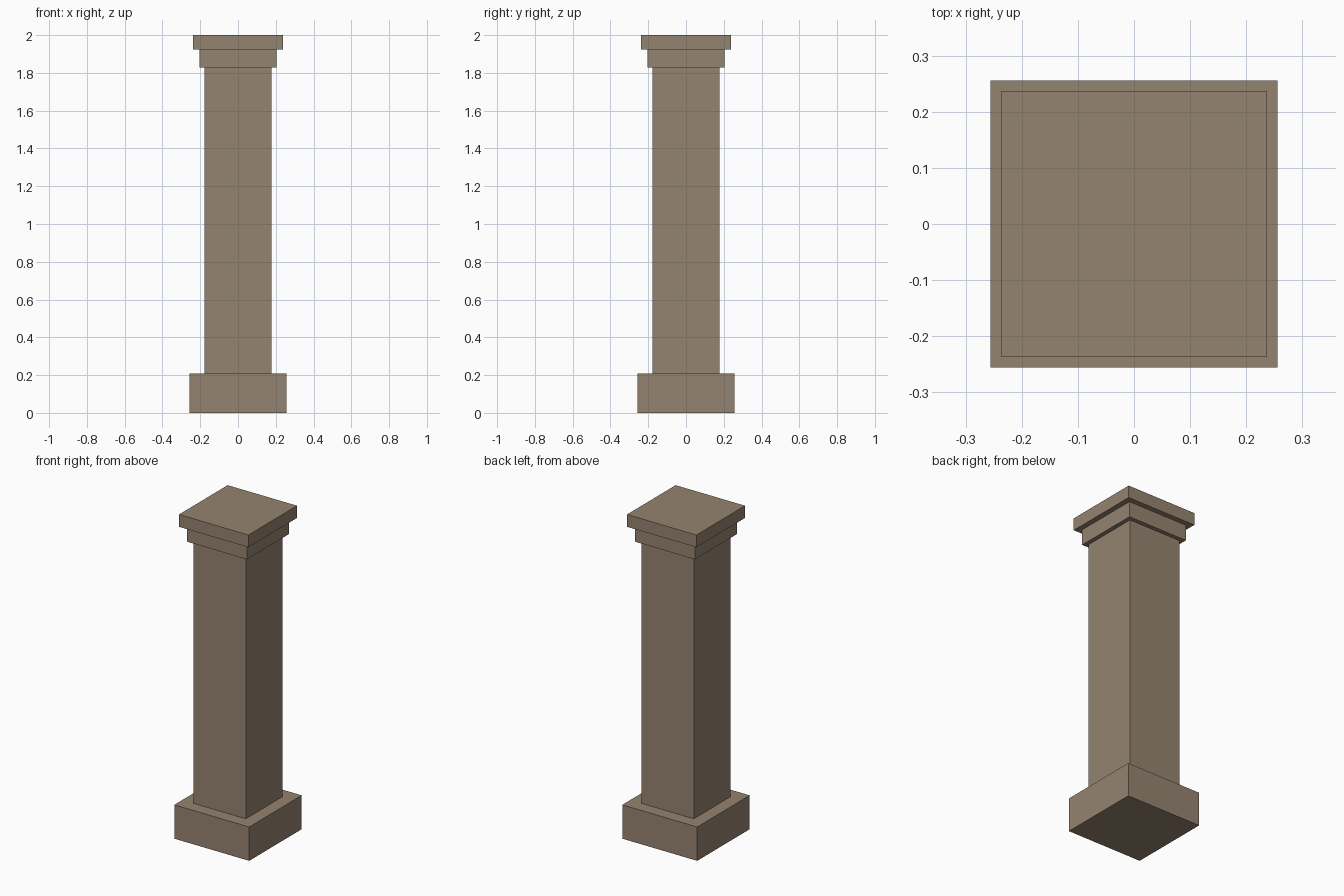
import bpy

cube = bpy.data.objects.get("Cube")
if cube:
    bpy.data.objects.remove(cube, do_unlink=True)

# Single stone colour
stone = bpy.data.materials.new("warm_stone")
stone.use_nodes = True
colour = (0.30, 0.23, 0.16, 1.0)
stone.diffuse_color = colour
bsdf = next(n for n in stone.node_tree.nodes if n.type == 'BSDF_PRINCIPLED')
bsdf.inputs["Base Color"].default_value = colour
bsdf.inputs["Roughness"].default_value = 0.9


def square_block(name, half_width, bottom, top):
    """Centred square block spanning bottom to top."""
    bpy.ops.mesh.primitive_cube_add(size=1, location=(0, 0, (bottom + top) / 2))
    block = bpy.context.object
    block.name = block.data.name = name
    block.scale = (2 * half_width, 2 * half_width, top - bottom)
    bpy.ops.object.transform_apply(location=False, rotation=False, scale=True)
    block.data.materials.append(stone)
    return block


# Pillar parts, stacked from the ground up
base_top, neck_bottom, cap_bottom, height = 0.209, 1.828, 1.924, 2.0
square_block("base_plinth", 0.256, 0, base_top)
square_block("shaft", 0.178, base_top, neck_bottom)
square_block("capital_neck", 0.204, neck_bottom, cap_bottom)
square_block("capital_slab", 0.237, cap_bottom, height)
